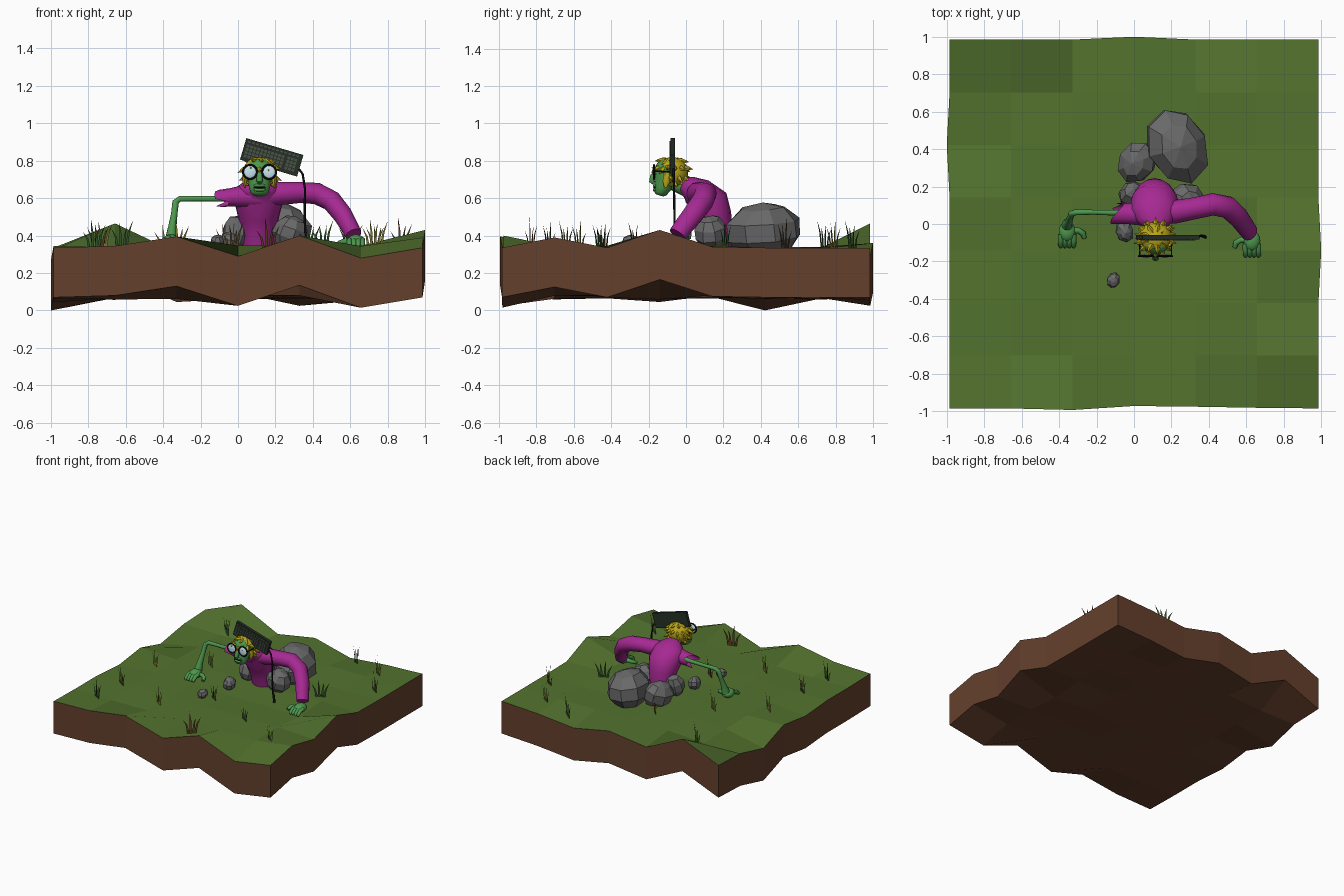
import bpy, bmesh, random
from math import sin, cos, pi, radians
from mathutils import Vector, Matrix, Euler

if "Cube" in bpy.data.objects:
    bpy.data.objects.remove(bpy.data.objects["Cube"])

random.seed(4)


def mat(name, r, g, b):
    # sRGB 0-255 to linear
    m = bpy.data.materials.new(name)
    m.diffuse_color = [(c / 255) ** 2.2 for c in (r, g, b)] + [1]
    m.use_nodes = True
    m.node_tree.nodes["Principled BSDF"].inputs["Base Color"].default_value = m.diffuse_color
    return m


GRASS, SOIL = mat("grass", 84, 114, 50), mat("soil", 100, 66, 48)
SKIN, SHIRT = mat("skin", 78, 150, 78), mat("shirt", 165, 45, 145)
HAIR, STONE = mat("hair", 185, 165, 30), mat("stone", 105, 105, 105)
DARK, KEY = mat("dark", 42, 50, 42), mat("key", 75, 84, 72)
LENS, BLACK = mat("lens", 200, 230, 240), mat("black", 22, 22, 26)
BLADES = [mat("blade_green", 50, 84, 42), mat("blade_olive", 125, 120, 50), mat("blade_brown", 92, 66, 36)]


def finish(name, bm, mats, smooth=None):
    me = bpy.data.meshes.new(name)
    bmesh.ops.recalc_face_normals(bm, faces=bm.faces)
    bm.to_mesh(me)
    bm.free()
    for m in mats:
        me.materials.append(m)
    ob = bpy.data.objects.new(name, me)
    bpy.context.collection.objects.link(ob)
    if smooth:
        bpy.ops.object.select_all(action='DESELECT')
        ob.select_set(True)
        bpy.context.view_layer.objects.active = ob
        bpy.ops.object.shade_smooth_by_angle(angle=radians(smooth))
    return ob


def tube(name, pts, m, ref=(0, 1, 0), seg=12, jag=0, bm=None):
    """Loft of ellipses: each point is x, y, z, radius along ref, radius across."""
    own = bm is None
    bm = bm or bmesh.new()
    P = [Vector(p[:3]) for p in pts]
    rings = []
    for i, p in enumerate(pts):
        t = (P[min(i + 1, len(P) - 1)] - P[max(i - 1, 0)]).normalized()
        a = Vector(ref)
        a = (a - t * a.dot(t)).normalized()
        b = t.cross(a)
        ring = []
        for k in range(seg):
            w = 2 * pi * k / seg
            q = P[i] + a * cos(w) * p[3] + b * sin(w) * p[4]
            if jag and i == len(pts) - 1:
                q += t * random.uniform(-jag, jag)
            ring.append(bm.verts.new(q))
        rings.append(ring)
    for r, s in zip(rings, rings[1:]):
        for k in range(seg):
            bm.faces.new((r[k], r[(k + 1) % seg], s[(k + 1) % seg], s[k]))
    bm.faces.new(rings[0])
    if not jag:
        bm.faces.new(rings[-1])
    return finish(name, bm, [m], 50) if own else None


def ball(name, loc, rad, m, seg=16, rings=10, rot=(0, 0, 0), smooth=50, jitter=0):
    bm = bmesh.new()
    bmesh.ops.create_uvsphere(bm, u_segments=seg, v_segments=rings, radius=1)
    for v in bm.verts:
        v.co *= 1 + random.uniform(-jitter, jitter)
    bm.transform(Matrix.LocRotScale(Vector(loc), Euler(rot), Vector(rad)))
    return finish(name, bm, [m], smooth)


# Ground slab: a coarse wavy grid with a parallel underside
NX, NY, H = 6, 7, 0.335
front = [.335, .345, .395, .29, .40, .28, .335]
back = [.335, .465, .31, .36, .29, .32, .335]
left = [.335, .33, .33, .31, .345, .265, .325, .335]
right = [.335, .39, .335, .43, .34, .335, .335, .335]
bm = bmesh.new()
top, bot = {}, {}
for j in range(NY + 1):
    for i in range(NX + 1):
        x, y = -0.985 + 1.97 * i / NX, -0.985 + 1.97 * j / NY
        z = H + random.uniform(-.014, .014)
        if i == 0:
            z, x = left[j], x - (.015 if j == 5 else 0)
        elif i == NX:
            z, x = right[j], x + (.015 if j == 3 else 0)
        elif j == 0:
            z, y = front[i], y + random.uniform(-.01, .015)
        elif j == NY:
            z, y = back[i], y + (.015 if i == 3 else 0)
        top[i, j] = bm.verts.new((x, y, z))
        bot[i, j] = bm.verts.new((x, y, z - .265))
for j in range(NY):
    for i in range(NX):
        c = [(i, j), (i + 1, j), (i + 1, j + 1), (i, j + 1)]
        bm.faces.new([top[k] for k in c])
        bm.faces.new([bot[k] for k in reversed(c)]).material_index = 1
edge = ([(i, 0) for i in range(NX)] + [(NX, j) for j in range(NY)]
        + [(i, NY) for i in range(NX, 0, -1)] + [(0, j) for j in range(NY, 0, -1)])
for a, b in zip(edge, edge[1:] + edge[:1]):
    bm.faces.new((top[a], bot[a], bot[b], top[b])).material_index = 1
finish("ground", bm, [GRASS, SOIL])

# Grass tufts: flat fans of curved pointed blades
tufts = [(-.62, .74, -33), (-.39, .2, -33), (-.07, .5, -45), (.45, .89, -35), (.72, .79, -33), (.87, .53, -33),
         (.6, .21, 25), (-.73, -.03, -35), (-.75, -.44, -33), (-.77, -.73, -30), (-.32, -.57, -33),
         (-.03, -.27, -33), (.38, -.46, -33), (.74, -.64, -33), (.16, -.83, 28)]
for n, (x, y, ang) in enumerate(tufts):
    bm = bmesh.new()
    for off, lean, h in ((-.022, -.045, .10), (-.006, -.012, .15), (.01, .02, .12), (.022, .05, .14)):
        h *= random.uniform(.8, 1.1)
        v = [bm.verts.new((px, 0, pz)) for px, pz in
             ((off - .009, -.03), (off + .009, -.03), (off + .008 + lean * .4, h * .55),
              (off + lean, h), (off - .005 + lean * .4, h * .55))]
        bm.faces.new(v)
    bm.transform(Matrix.Translation((x, y, H)) @ Matrix.Rotation(radians(ang), 4, 'Z'))
    finish("grass_tuft", bm, [BLADES[n % 3]])

# Rocks around the hole
for loc, rad, rot in (((.23, .42, .43), (.165, .215, .15), (.1, .1, .35)),
                      ((.02, .33, .40), (.10, .12, .11), (.2, -.2, -.5)),
                      ((.28, .13, .42), (.10, .09, .09), (.2, .3, .3)),
                      ((-.01, .16, .42), (.075, .07, .09), (-.2, .2, .6)),
                      ((-.05, -.04, .37), (.05, .06, .05), (.2, .1, .2)),
                      ((-.11, -.30, .37), (.036, .045, .035), (.3, .2, -.3))):
    ball("rock", loc, rad, STONE, 8, 5, rot, None, .06)

# Hunched torso
tube("torso", [(.11, .17, .33, .085, .075), (.11, .16, .42, .092, .085), (.11, .145, .50, .11, .10),
               (.11, .12, .57, .127, .112), (.11, .065, .63, .13, .085), (.115, .015, .66, .095, .06),
               (.115, -.02, .675, .055, .042)], SHIRT, (1, 0, 0), 16)

# Whole sleeve on one side, torn sleeve on the other
tube("long_sleeve", [(.12, .06, .61, .06, .06), (.22, .065, .625, .062, .062), (.33, .085, .63, .058, .056),
                     (.42, .105, .625, .06, .058), (.50, .09, .585, .06, .056), (.56, .035, .51, .057, .052),
                     (.60, -.02, .44, .053, .047), (.617, -.045, .405, .05, .045)], SHIRT)
tube("torn_sleeve", [(.12, .055, .61, .065, .065), (.03, .055, .61, .062, .06), (-.03, .055, .605, .056, .05),
                     (-.085, .055, .60, .056, .046)], SHIRT, jag=.04)
tube("bare_arm", [(.02, .06, .60, .02, .02), (-.1, .06, .597, .015, .015), (-.22, .063, .597, .013, .014),
                  (-.31, .063, .597, .016, .016), (-.333, .055, .58, .017, .018), (-.34, .035, .52, .017, .017),
                  (-.35, .01, .45, .022, .022), (-.357, -.005, .39, .033, .03)], SKIN)


# Hands: palm, fingers and inward thumb pressed to the soil
def hand(x, y, s, side):
    ball(side + "_palm", (x, y - .035, .372), (.045, .055, .034), SKIN)
    for k in range(4):
        fx = x + (k - 1.5) * .023
        tube(side + "_finger", [(fx, y - .05, .378, .015, .014), (fx, y - .085, .372, .015, .014),
                                (fx, y - .112, .352, .013, .013), (fx, y - .118, .34, .007, .008)],
             SKIN, (1, 0, 0), 8)
    tube(side + "_thumb", [(x + s * .02, y - .03, .37, .02, .018), (x + s * .06, y - .03, .368, .017, .016),
                           (x + s * .085, y - .045, .36, .016, .016), (x + s * .092, y - .07, .348, .012, .012)],
         SKIN, (0, 0, 1), 8)


hand(-.357, -.005, 1, "left")
hand(.63, -.055, -1, "right")

# Head, neck and face
tube("neck", [(.115, .03, .64, .045, .045), (.115, -.06, .68, .042, .042), (.115, -.1, .70, .04, .04)], SKIN, (1, 0, 0))
tube("head", [(.115, -.142, .615, .03, .022), (.115, -.138, .628, .047, .036), (.115, -.128, .655, .056, .046),
              (.115, -.112, .69, .06, .058), (.115, -.098, .735, .072, .07), (.115, -.09, .775, .068, .066),
              (.115, -.085, .80, .045, .045)], SKIN, (1, 0, 0), 16)
tube("nose", [(.115, -.155, .755, .01, .01), (.115, -.178, .715, .015, .016),
              (.115, -.184, .69, .018, .014), (.115, -.172, .68, .01, .01)], SKIN, (1, 0, 0), 10)
ball("upper_lip", (.115, -.160, .668), (.034, .018, .010), SKIN)
ball("mouth", (.115, -.163, .656), (.034, .014, .004), BLACK)
ball("lower_lip", (.115, -.162, .644), (.034, .016, .010), SKIN)
for s in (-1, 1):
    ball("ear", (.115 + s * .075, -.085, .71), (.012, .02, .028), SKIN, 10, 8)
    tube("side_lock", [(.115 + s * .075, -.1, .74, .02, .014), (.115 + s * .08, -.105, .69, .02, .014),
                       (.115 + s * .078, -.11, .655, .006, .005)], HAIR, seg=6)

# Hair cap with ragged spikes
bm = bmesh.new()
bmesh.ops.create_uvsphere(bm, u_segments=20, v_segments=12, radius=1)
bm.transform(Matrix.LocRotScale(Vector((.115, -.075, .735)), None, Vector((.09, .087, .085))))
bmesh.ops.delete(bm, geom=[v for v in bm.verts if v.co.z < .66 or (v.co.y < -.10 and v.co.z < .775)], context='VERTS')
finish("hair_cap", bm, [HAIR], 50)
bm = bmesh.new()
for row, (zz, rr, n) in enumerate(((.80, .06, 9), (.765, .085, 14), (.72, .086, 12), (.685, .075, 10))):
    for k in range(n):
        w = 2 * pi * (k + .5 * row) / n
        d = Vector((cos(w), sin(w), 0))
        if row > 1 and d.y < -.1:
            continue
        p = Vector((.115, -.078, zz)) + d * rr
        q = p + d * random.uniform(.02, .035) + Vector((0, 0, random.uniform(-.04, .01)))
        p -= d * .025
        tube("", [(*p, .017, .017), (*p.lerp(q, .5), .013, .013), (*q, .001, .001)], HAIR, (.1, .2, 1), 5, bm=bm)
finish("hair_spikes", bm, [HAIR])

# Round glasses
for s in (-1, 1):
    x = .115 + s * .051
    bpy.ops.mesh.primitive_torus_add(location=(x, -.172, .74), rotation=(pi / 2, 0, 0), major_radius=.037,
                                     minor_radius=.006, major_segments=20, minor_segments=6)
    bpy.context.object.name = "glasses_rim"
    bpy.context.object.data.materials.append(BLACK)
    ball("lens", (x, -.17, .74), (.036, .009, .036), LENS)
    tube("glasses_temple", [(.115 + s * .085, -.17, .745, .004, .004), (.115 + s * .085, -.08, .74, .004, .004)],
         BLACK, (0, 0, 1), 6)
tube("glasses_bridge", [(.10, -.175, .745, .004, .004), (.13, -.175, .745, .004, .004)], BLACK, seg=6)

# Keyboard lodged in the head, keys on the front side
tilt = Matrix.Translation((.18, -.07, .818)) @ Matrix.Rotation(radians(16.5), 4, 'Y')


def boxes(name, items, m):
    bm = bmesh.new()
    for loc, size in items:
        bmesh.ops.create_cube(bm, size=1, matrix=tilt @ Matrix.LocRotScale(Vector(loc), None, Vector(size)))
    finish(name, bm, [m])


boxes("keyboard_case", [((0, 0, 0), (.318, .024, .12))], DARK)
keys = [((-.138 + .0195 * i + (.012 if i > 10 else 0), -.014, .022 - .0185 * j), (.015, .01, .014))
        for j in range(4) for i in range(14) if not (j == 3 and 3 <= i <= 7)]
keys.append(((-.04, -.014, -.0335), (.093, .01, .014)))
keys += [((-.138 + .0225 * i, -.014, .045), (.014, .008, .009)) for i in range(13)]
boxes("keyboard_keys", keys, KEY)
tube("cable", [(.31, -.068, .775, .006, .006), (.345, -.066, .73, .006, .006), (.358, -.064, .65, .006, .006),
               (.356, -.062, .53, .006, .006), (.358, -.062, .42, .006, .006), (.368, -.065, .40, .009, .009),
               (.38, -.07, .34, .009, .009)], BLACK, seg=8)
